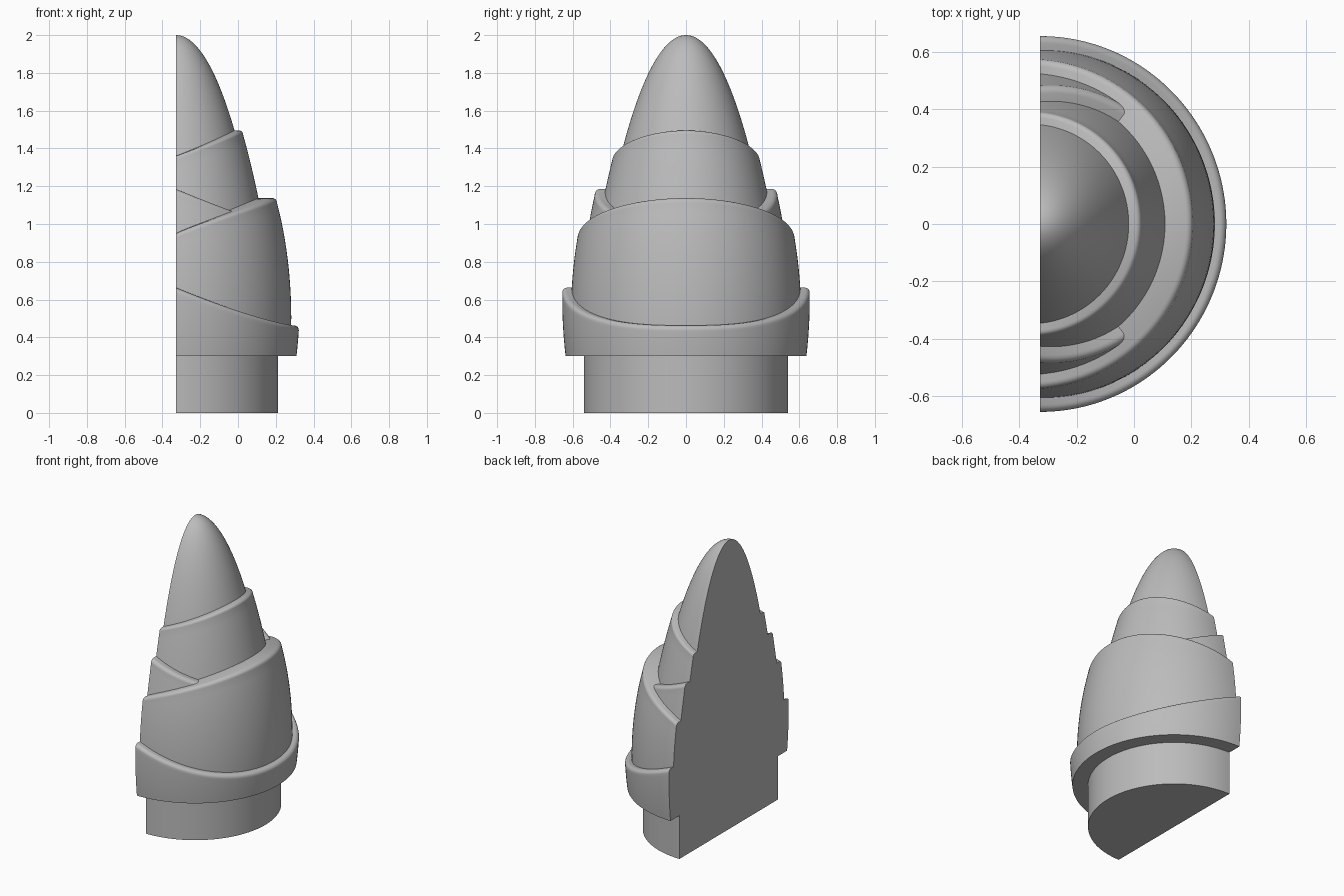
import bpy, bmesh, math

if "Cube" in bpy.data.objects:
    bpy.data.objects.remove(bpy.data.objects["Cube"], do_unlink=True)

AXIS_X = -0.328   # turning axis, lying on the flat cut face
STEPS = 96        # divisions around the half turn

grey = bpy.data.materials.new("plain grey")
grey.use_nodes = True
colour = (0.5, 0.5, 0.5, 1)
grey.diffuse_color = colour
grey.node_tree.nodes["Principled BSDF"].inputs["Base Color"].default_value = colour


def half_turn(name, profile):
    """Sweep profile(c), a list of (radius, z) from axis to axis, through half a turn."""
    bm = bmesh.new()
    columns = []
    for i in range(STEPS + 1):
        a = math.pi * (i / STEPS - 0.5)
        c = max(0.0, math.cos(a))
        columns.append([bm.verts.new((AXIS_X + r * c, r * math.sin(a), z))
                        for r, z in profile(c)])
    for left, right in zip(columns, columns[1:]):
        for j in range(len(left) - 1):
            bm.faces.new((left[j], right[j], right[j + 1], left[j + 1]))
    # flat cut face, as one cap on each side of the axis
    bm.faces.new(columns[0])
    bm.faces.new(columns[-1][::-1])
    bmesh.ops.remove_doubles(bm, verts=bm.verts, dist=1e-5)
    bmesh.ops.recalc_face_normals(bm, faces=bm.faces)
    mesh = bpy.data.meshes.new(name)
    bm.to_mesh(mesh)
    bm.free()
    mesh.materials.append(grey)
    obj = bpy.data.objects.new(name, mesh)
    bpy.context.collection.objects.link(obj)
    bpy.ops.object.select_all(action="DESELECT")
    obj.select_set(True)
    bpy.context.view_layer.objects.active = obj
    bpy.ops.object.shade_smooth_by_angle(angle=math.radians(35))


def core_radius(z):
    d = 2 - z
    return math.sqrt(max(0, 0.2 * d - 0.02 * d * d))


def bulge(radius, middle, reach):
    return lambda z: radius * math.sqrt(1 - ((z - middle) / reach) ** 2)


def shell(name, radius, bottom, rim, depth, fillet):
    """Wrapped layer with a slanting rim; rim(c) is its height around the turn."""
    low = min(rim(0), rim(1)) - 0.02

    def profile(c):
        top = rim(c)
        shoulder = top - fillet
        pts = [(0, bottom)]
        for k in range(17):
            z = bottom + (shoulder - bottom) * k / 16
            pts.append((radius(z), z))
        edge = radius(shoulder) - fillet
        for k in range(1, 7):
            a = math.pi / 2 * k / 6
            pts.append((edge + fillet * math.cos(a), shoulder + fillet * math.sin(a)))
        return pts + [(radius(top) - depth, top), (0, low)]

    half_turn(name, profile)


# Plug at the foot
half_turn("base_plug", lambda c: [(0, 0), (0.54, 0), (0.54, 0.32), (0, 0.32)])

# Rounded tip and inner body
core = [(0, 0.4)]
for k in range(41):
    z = 2 - 1.6 * (1 - k / 40) ** 2
    core.append((core_radius(z), z))
half_turn("core", lambda c: core)

# Wrapped layers, from the tip down
shell("upper_wrap", lambda z: core_radius(z) + 0.039, 0.6,
      lambda c: 1.36 + 0.135 * c, 0.1, 0.02)
shell("middle_wrap", lambda z: core_radius(z) + 0.09, 0.6,
      lambda c: 1.185 - 0.19 * c, 0.15, 0.028)
shell("lower_wrap", bulge(0.61, 0.5, 1.27), 0.31,
      lambda c: 0.95 + 0.187 * c ** 0.9, 0.2, 0.025)
shell("collar", bulge(0.655, 0.6, 1.3), 0.3,
      lambda c: 0.463 + 0.2 * (1 - c) ** 1.3, 0.12, 0.025)
